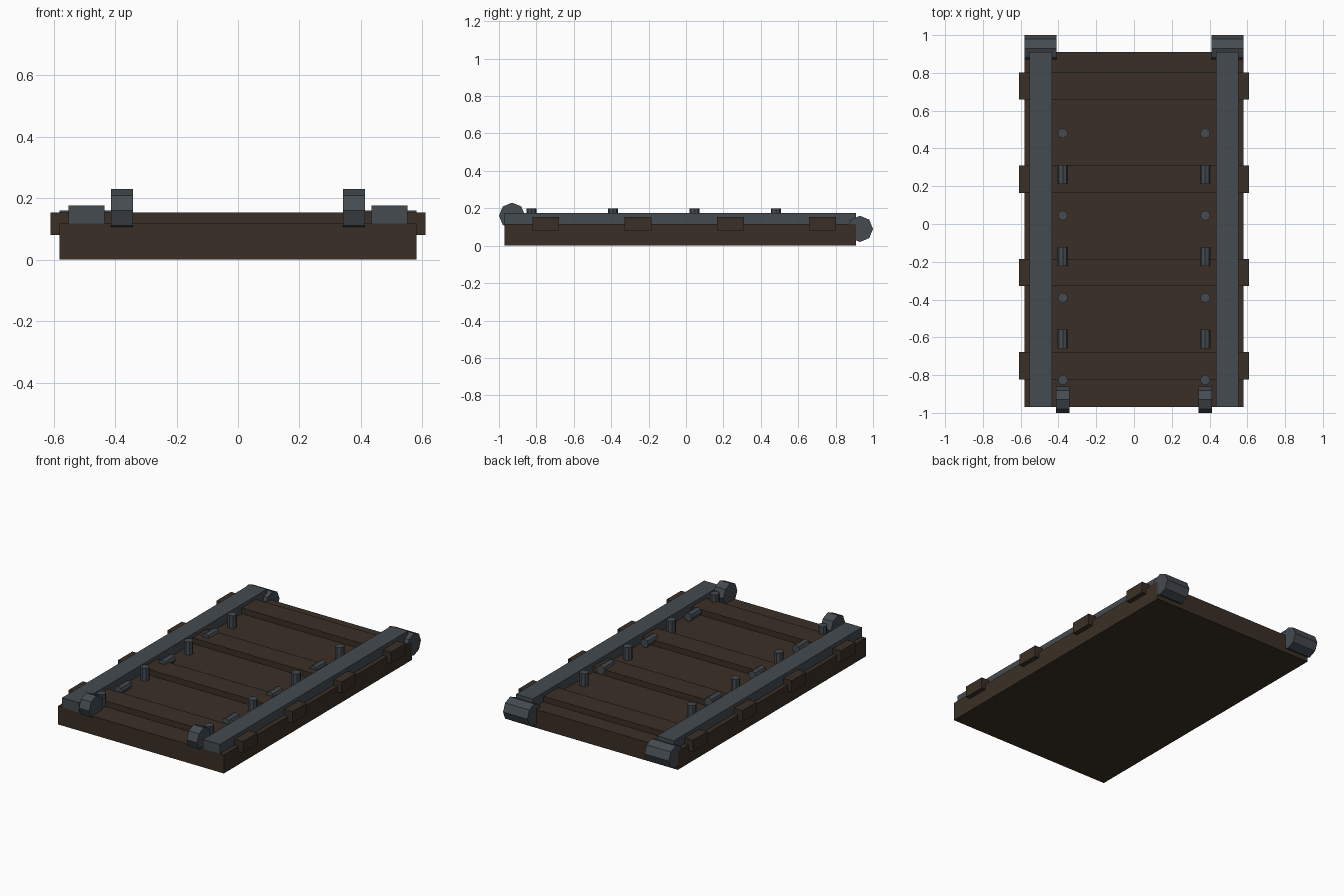
import bpy, math

if "Cube" in bpy.data.objects:
    bpy.data.objects.remove(bpy.data.objects["Cube"])

def material(name, rgb):
    m = bpy.data.materials.new(name)
    m.diffuse_color = (*rgb, 1)
    m.use_nodes = True
    m.node_tree.nodes["Principled BSDF"].inputs["Base Color"].default_value = m.diffuse_color
    return m

WOOD = material("dark wood", (0.042, 0.029, 0.019))
IRON = material("dark iron", (0.058, 0.070, 0.080))

def box(name, x, y, z, mat):
    """Box from (min, max) ranges on each axis."""
    bpy.ops.mesh.primitive_cube_add(size=1, location=[(a + b) / 2 for a, b in (x, y, z)])
    o = bpy.context.object
    o.name = name
    o.scale = [b - a for a, b in (x, y, z)]
    bpy.ops.object.transform_apply(location=False, rotation=False, scale=True)
    o.data.materials.append(mat)

def rod(name, loc, r, length, axis):
    """Eight-sided iron cylinder along the given axis, corners on the main axes."""
    rot = {"x": (0, math.pi / 2, 0), "y": (math.pi / 2, 0, 0), "z": (0, 0, 0)}[axis]
    bpy.ops.mesh.primitive_cylinder_add(vertices=8, radius=r, depth=length, location=loc, rotation=rot)
    o = bpy.context.object
    o.name = name
    o.data.materials.append(IRON)

# wooden deck
box("deck", (-0.58, 0.58), (-0.97, 0.91), (0, 0.117), WOOD)

# cross planks
for i in range(4):
    y = -0.75 + i * 0.4935
    box(f"cross_plank_{i}", (-0.61, 0.61), (y - 0.072, y + 0.072), (0.081, 0.153), WOOD)

for s, side in ((-1, "left"), (1, "right")):
    # iron side rail
    box(f"{side}_rail", sorted((s * 0.435, s * 0.552)), (-0.97, 0.91), (0.112, 0.176), IRON)
    # hinge barrel at the back, chain ring at the front
    rod(f"{side}_hinge", (s * 0.495, 0.93, 0.09), 0.07, 0.17, "x")
    rod(f"{side}_chain_ring", (s * 0.377, -0.93, 0.16), 0.07, 0.072, "x")
    # chain of alternating upright and lying links
    for i in range(7):
        y = -0.826 + i * 0.2177
        rod(f"{side}_chain_link_{i}", (s * 0.377, y, 0.149), 0.027, 0.1, "y" if i % 2 else "z")
